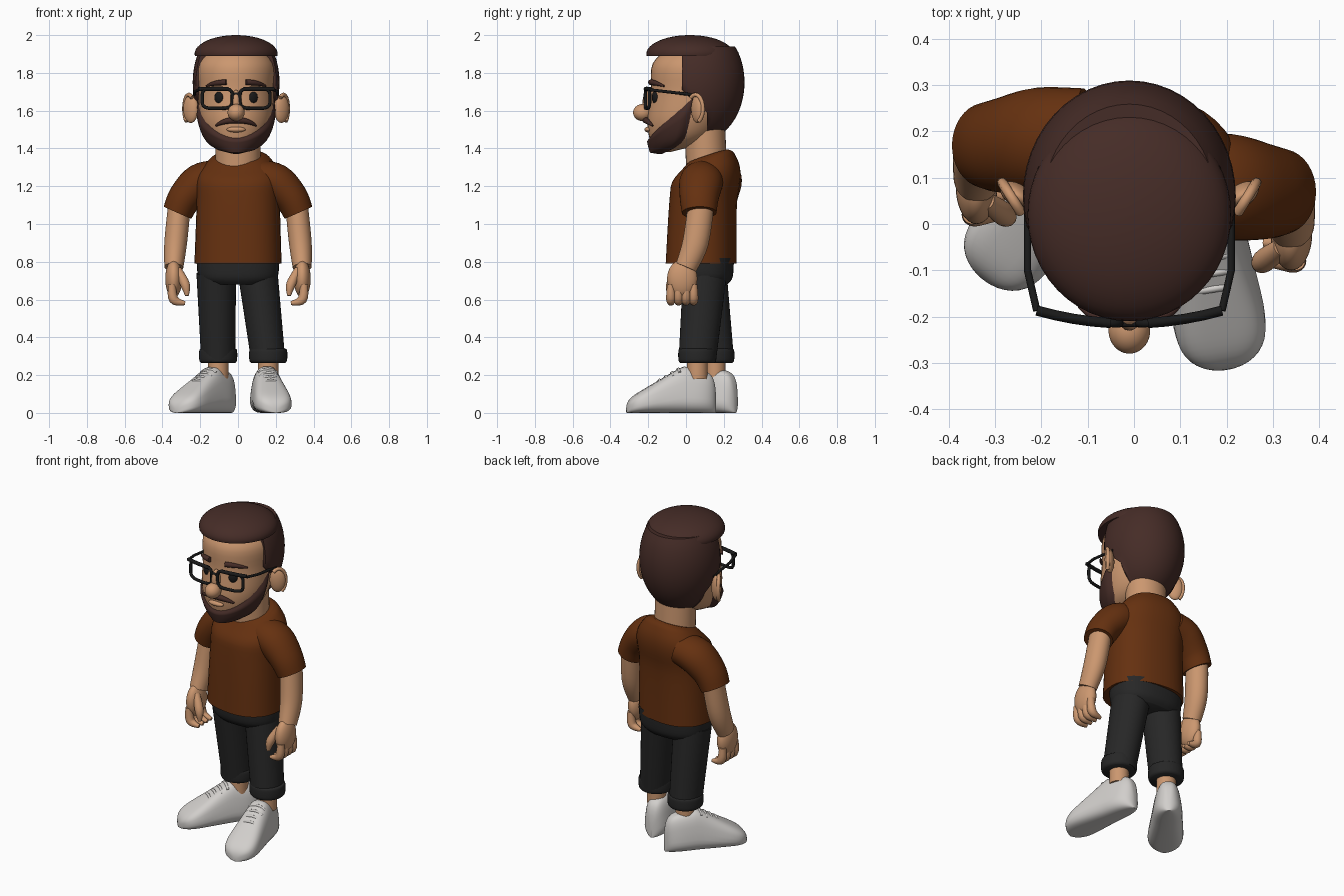
import bpy
import bmesh
from math import sin, cos, pi, radians
from mathutils import Vector, Matrix

cube = bpy.data.objects.get("Cube")
if cube:
    bpy.data.objects.remove(cube)


def material(name, red, green, blue):
    mat = bpy.data.materials.new(name)
    mat.use_nodes = True
    mat.diffuse_color = (red, green, blue, 1)
    shader = mat.node_tree.nodes["Principled BSDF"]
    shader.inputs["Base Color"].default_value = (red, green, blue, 1)
    return mat


SKIN = material("skin", 0.6, 0.31, 0.16)
HAIR = material("dark brown hair", 0.06, 0.025, 0.02)
SHIRT = material("rust brown cloth", 0.13, 0.03, 0.005)
PANTS = material("charcoal cloth", 0.02, 0.02, 0.02)
SHOE = material("off white leather", 0.64, 0.62, 0.6)
FRAME = material("black plastic", 0.01, 0.01, 0.01)
EYE = material("dark eye", 0.01, 0.01, 0.01)


def finish(name, mesh, mat):
    mesh.materials.clear()
    mesh.materials.append(mat)
    mesh.shade_smooth()
    mesh.set_sharp_from_angle(angle=radians(50))
    bpy.context.collection.objects.link(bpy.data.objects.new(name, mesh))


def grid(name, rows, mat, closed=True):
    """Skin rows of points; closed rows also get end caps."""
    bm = bmesh.new()
    rows = [[bm.verts.new(point) for point in row] for row in rows]
    for low, high in zip(rows, rows[1:]):
        for j in range(0 if closed else 1, len(low)):
            bm.faces.new((low[j - 1], low[j], high[j], high[j - 1]))
    if closed:
        bm.faces.new(rows[0])
        bm.faces.new(rows[-1])
    bmesh.ops.recalc_face_normals(bm, faces=bm.faces)
    mesh = bpy.data.meshes.new(name)
    bm.to_mesh(mesh)
    bm.free()
    finish(name, mesh, mat)


def spline(points, steps=5):
    """Smooth interpolation through tuples of any length."""
    last, out = len(points) - 1, []
    for i in range(last):
        corners = (points[max(i - 1, 0)], points[i], points[i + 1], points[min(i + 2, last)])
        for step in range(steps):
            t = step / steps
            out.append([b + t / 2 * (c - a + t * (2 * a - 5 * b + 4 * c - d + t * (3 * (b - c) + d - a)))
                        for a, b, c, d in zip(*corners)])
    return out + [list(points[-1])]


def power(value, exponent):
    return (1 if value > 0 else -1) * abs(value) ** exponent


def turns(count, offset=0):
    return [2 * pi * (j + offset) / count for j in range(count)]


def sweep(name, points, mat, depth=1, level=False, square=1, fix=Vector):
    """Oval sections along a path of (x, y, z, radius)."""
    path, rows = spline(points), []
    for i, (x, y, z, radius) in enumerate(path):
        along = Vector(path[min(i + 1, len(path) - 1)][:3]) - Vector(path[max(i - 1, 0)][:3])
        along = Vector((0, 0, 1)) if level else along.normalized()
        back = (Vector((0, 1, 0)) - along * along.y).normalized()
        side = back.cross(along)
        rows.append([fix(Vector((x, y, z)) + side * radius * power(cos(a), square)
                         + back * radius * depth * power(sin(a), square)) for a in turns(36)])
    grid(name, rows, mat)


def stack(name, rings, mat, x=0, **options):
    """Level sections given as (height, y, radius)."""
    sweep(name, [(x, y, z, radius) for z, y, radius in rings], mat, level=True, **options)


def ball(name, center, size, mat, turn=0, fix=Vector):
    spin = Matrix.Rotation(turn, 3, "Z")
    tilts = [0.01 + (pi - 0.02) * i / 24 for i in range(25)]
    grid(name, [[fix(Vector(center) + spin @ Vector((size[0] * sin(tilt) * cos(a), size[1] * sin(tilt) * sin(a),
                                                     size[2] * cos(tilt)))) for a in turns(48)]
                for tilt in tilts], mat)


def wire(name, points, radius, mat, cyclic=False):
    curve = bpy.data.curves.new(name, "CURVE")
    curve.dimensions = "3D"
    curve.bevel_depth = radius
    curve.bevel_resolution = 2
    curve.use_fill_caps = True
    line = curve.splines.new("POLY")
    line.points.add(len(points) - 1)
    for target, point in zip(line.points, points):
        target.co = (*point, 1)
    line.use_cyclic_u = cyclic
    helper = bpy.data.objects.new(name, curve)
    mesh = bpy.data.meshes.new_from_object(helper)
    bpy.data.objects.remove(helper)
    finish(name, mesh, mat)


# Head and neck
MID = -0.01
HEAD = [(1.38, -0.13, 0.04), (1.44, -0.04, 0.14), (1.55, 0, 0.19), (1.7, 0.03, 0.2), (1.85, 0.04, 0.2), (1.95, 0.04, 0.1)]
LONG = 1.08
stack("head", HEAD, SKIN, x=MID, depth=LONG)
stack("neck", [(1.27, 0.11, 0.12), (1.5, 0.1, 0.12)], SKIN, depth=0.9)


def head_point(angle, height, off=0):
    rings = spline(HEAD)
    for low, high in zip(rings, rings[1:]):
        if height <= high[0]:
            break
    mix = max(0, (height - low[0]) / (high[0] - low[0]))
    y, radius = [a + (b - a) * mix for a, b in zip(low[1:], high[1:])]
    return Vector((MID + (radius + off) * sin(angle), y - (radius * LONG + off) * cos(angle), height))


# Beard hugging the jaw, with a soft raised edge
rows = []
for i in range(13):
    rise, row = i / 12, []
    for j in range(-24, 25):
        around = j / 24
        top = 1.46 + 0.25 * around ** 2
        off = 0.02 * min(1, 4 * (1 - rise), 8 * (1 - abs(around))) - 0.005
        point = head_point(1.7 * around, 1.38 + (top - 1.38) * rise, off if i else -0.03)
        row.append(point - Vector((0, 0, 0.01 * (1 - rise))))
    rows.append(row)
grid("beard", rows, HAIR, closed=False)


# Hair: rounded back cut along the hairline, and a swept top
def hairline(point):
    around_ear = min(1, max(0, (1.7 - point.z) * 10))
    return Vector((point.x, max(point.y, 0.13 * around_ear - 0.02), min(point.z, 1.94)))


def fringe(point):
    return Vector((point.x, point.y, max(point.z, 1.89)))


ball("hair_back", (MID, 0.06, 1.75), (0.23, 0.25, 0.32), HAIR, fix=hairline)
ball("hair_top", (MID, 0.02, 1.9), (0.22, 0.23, 0.1), HAIR, fix=fringe)


def face_strip(name, start, end, height, droop, radius):
    """Tapered tuft that follows the face."""
    steps = [i / 5 for i in range(6)]
    sweep(name, [(*head_point(start + (end - start) * t, height - droop * t * t, radius / 2),
                  radius * (1 - 0.7 * t * t)) for t in steps], HAIR)


# Nose and lip
ball("nose_tip", (MID, -0.23, 1.59), (0.045, 0.05, 0.045), SKIN)
ball("nose_bridge", (MID, -0.2, 1.64), (0.025, 0.03, 0.07), SKIN)
ball("lower_lip", (MID, -0.2, 1.5), (0.05, 0.02, 0.015), SKIN)


def lens_bow(x, height):
    """Point on the gently bowed front plane of the glasses."""
    return (MID + x, 0.7 * x * x - 0.215, height)


for s, side in ((1, "left"), (-1, "right")):
    face_strip(side + "_moustache", 0, s * 0.6, 1.55, 0.03, 0.017)
    face_strip(side + "_brow", s * 0.25, s * 0.85, 1.75, 0.02, 0.015)
    ball(side + "_eye", head_point(s * 0.48, 1.67), (0.025, 0.012, 0.03), EYE, turn=s * 0.5)
    # Ear with a raised rim
    ear = MID + s * 0.24
    ball(side + "_ear", (ear, 0.06, 1.61), (0.045, 0.025, 0.075), SKIN, turn=s * 0.6)
    wire(side + "_ear_rim", [(ear + s * (0.01 + 0.025 * sin(a)), 0.05 + 0.04 * sin(a), 1.61 + 0.075 * cos(a))
                             for a in [i / 3 for i in range(-2, 9)]], 0.011, SKIN)
    # Glasses: rounded rim, thick brow bar and temple
    wire(side + "_lens_rim", [lens_bow(s * 0.1 + 0.08 * power(cos(a), 0.5), 1.665 + 0.053 * power(sin(a), 0.5))
                              for a in turns(32, 0.5)], 0.009, FRAME, cyclic=True)
    wire(side + "_brow_bar", [lens_bow(s * i / 25, 1.715) for i in range(1, 6)], 0.011, FRAME)
    wire(side + "_temple", [lens_bow(s * 0.2, 1.71), (MID + s * 0.22, -0.1, 1.7), (MID + s * 0.22, 0.07, 1.68)],
         0.008, FRAME)
wire("glasses_bridge", [lens_bow(i / 100, 1.69 - 0.002 * i * i) for i in range(-2, 3)], 0.008, FRAME)


# Shirt body, turned a little, with a collar that rises to the back
def twist(point):
    collar = min(1, max(0, (point.z - 1.2) * 7)) * (point.y - 0.12) / 3
    pivot = Vector((0, 0.08, 0))
    return Matrix.Rotation(radians(-9), 3, "Z") @ (point - pivot) + pivot + Vector((0, 0, collar))


stack("shirt_body", [(0.79, 0.08, 0.23), (1.1, 0.09, 0.22), (1.25, 0.11, 0.22), (1.33, 0.12, 0.17), (1.36, 0.12, 0.13)],
      SHIRT, depth=0.8, square=0.85, fix=twist)

# Arms: the right one hangs further back
for s, side, shift in ((1, "left", 0), (-1, "right", 0.1)):
    def limb(part, points, mat, **options):
        sweep(side + part, [(s * x, y + shift, z, radius) for x, y, z, radius in points], mat, **options)

    limb("_sleeve", [(0.1, 0.09, 1.25, 0.09), (0.2, 0.08, 1.22, 0.1), (0.28, 0.07, 1.14, 0.09), (0.32, 0.07, 1.06, 0.08)],
         SHIRT, depth=1.15)
    limb("_forearm", [(0.31, 0.08, 1.1, 0.06), (0.33, 0.05, 0.9, 0.06), (0.34, 0, 0.77, 0.05)], SKIN, depth=1.15)
    ball(side + "_palm", (s * 0.34, shift - 0.02, 0.71), (0.045, 0.08, 0.1), SKIN)
    for i, finger in enumerate(("_index", "_middle", "_ring", "_little")):
        y = 0.04 * i - 0.08
        limb(finger + "_finger", [(0.35, y, 0.68, 0.02), (0.34, y, 0.6, 0.025), (0.28, y, 0.58, 0.01)], SKIN)
    limb("_thumb", [(0.32, -0.05, 0.76, 0.02), (0.28, -0.08, 0.68, 0.025), (0.27, -0.09, 0.62, 0.01)], SKIN)

# Trousers, ankles and shoes
stack("trouser_hips", [(0.68, 0.1, 0.17), (0.72, 0.1, 0.21), (0.82, 0.1, 0.22)], PANTS, depth=0.7, square=0.85)


def instep(t):
    """Height of the shoe from heel (zero) to toe (one)."""
    return min(0.21 + 0.1 * t, 0.35 - 0.28 * t)


for side, hip, (x, y), heel, angle in (("left", 0.105, (0.16, 0.06), (0.14, 0.07), 9),
                                       ("right", -0.115, (-0.105, 0.155), (-0.09, 0.19), -37)):
    sweep(side + "_trouser_leg", [(hip, 0.1, 0.74, 0.105), (x, y, 0.28, 0.09)], PANTS, depth=1.1)
    stack(side + "_trouser_cuff", [(0.265, y, 0.09), (0.28, y, 0.1), (0.33, y, 0.1), (0.34, y, 0.09)], PANTS, x=x)
    stack(side + "_ankle", [(0.18, y, 0.055), (0.3, y, 0.055)], SKIN, x=x)
    place = Matrix.Translation((*heel, 0)) @ Matrix.Rotation(radians(angle), 4, "Z")
    rows = []
    for i in range(33):
        t = (1 - 0.999 * cos(pi * i / 32)) / 2
        middle = abs(2 * t - 1)
        width = (0.08 + 0.03 * t) * (1 - middle ** 5) ** 0.5
        height = instep(t) * (1 - middle ** 12) ** 0.3
        row = []
        for a in turns(36):
            z = height / 2 * (1 + power(sin(a), 0.65))
            taper = 1 - 1.7 * max(0, z - 0.05)
            row.append(place @ Vector((width * taper * power(cos(a), 0.6), 0.09 - 0.48 * t, z)))
        rows.append(row)
    grid(side + "_shoe", rows, SHOE)
    # Laces across the instep
    for i in range(4):
        t = 0.42 + 0.07 * i
        wire(f"{side}_lace_{i + 1}", [place @ Vector((q / 40, 0.09 - 0.48 * t, instep(t) - q * q / 200))
                                      for q in (-2, -1, 0, 1, 2)], 0.008, SHOE)
